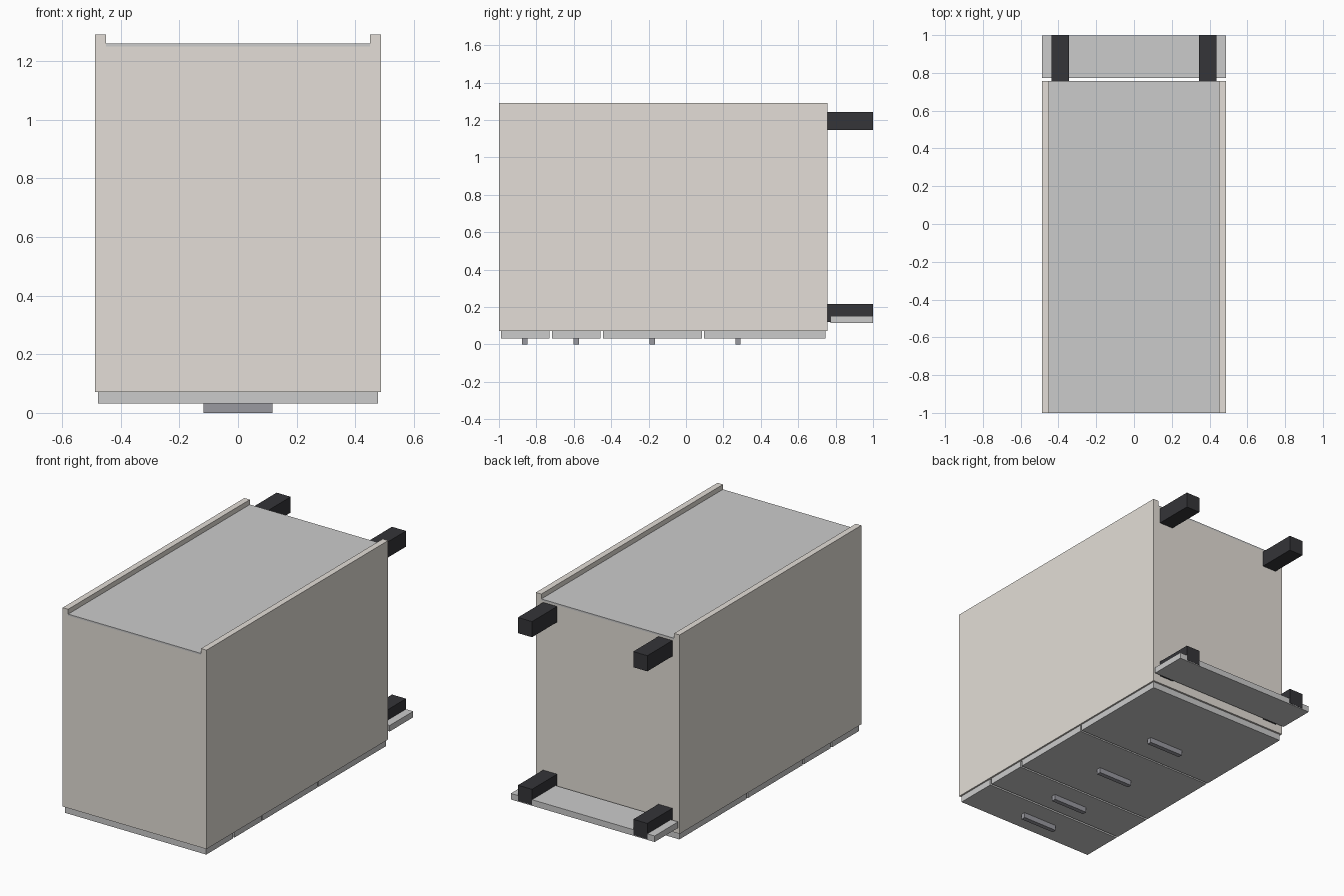
import bpy, bmesh
from mathutils import Vector

if "Cube" in bpy.data.objects:
    bpy.data.objects.remove(bpy.data.objects["Cube"])


def material(name, rgb):
    m = bpy.data.materials.new(name)
    m.diffuse_color = (*rgb, 1)
    m.use_nodes = True
    m.node_tree.nodes["Principled BSDF"].inputs["Base Color"].default_value = m.diffuse_color
    return m


board = material("carcass_board", (0.77, 0.73, 0.68))
pale = material("pale_board", (0.82, 0.82, 0.79))
black = material("black_plastic", (0.035, 0.035, 0.04))
metal = material("handle_metal", (0.32, 0.32, 0.35))


def box(name, x, y, z, mat):
    """Box from (low, high) ranges on each axis."""
    lo, hi = Vector((x[0], y[0], z[0])), Vector((x[1], y[1], z[1]))
    mid, size = (lo + hi) / 2, hi - lo
    bm = bmesh.new()
    bmesh.ops.create_cube(bm, size=1)
    bmesh.ops.scale(bm, vec=size, verts=bm.verts)
    me = bpy.data.meshes.new(name)
    bm.to_mesh(me)
    bm.free()
    me.materials.append(mat)
    ob = bpy.data.objects.new(name, me)
    ob.location = mid
    bpy.context.collection.objects.link(ob)
    return ob


W, INNER = 0.487, 0.45          # outer and inner half widths
Y0, Y1 = -1.0, 0.757            # cabinet top and bottom (it lies on its front)
Z0, Z1, ZB = 0.072, 1.29, 1.26  # front edge, rear edge, recessed back

# Carcass: side panels, end panels and recessed back
for side, s in (("left", -1), ("right", 1)):
    box(side + "_side_panel", sorted((s * INNER, s * W)), (Y0, Y1), (Z0, Z1), board)
box("top_panel", (-INNER, INNER), (Y0, Y0 + 0.037), (Z0, ZB - 0.01), board)
box("bottom_panel", (-INNER, INNER), (Y1 - 0.037, Y1), (Z0, ZB - 0.01), board)
box("back_panel", (-INNER, INNER), (Y0, Y1), (ZB - 0.01, ZB), pale)

# Drawer fronts, each with a bar handle
drawers = [(-0.99, -0.73, -0.862), (-0.717, -0.457, -0.587),
           (-0.445, 0.085, -0.18), (0.096, 0.747, 0.278)]
for i, (a, b, h) in enumerate(drawers, 1):
    box(f"drawer_front_{i}", (-0.478, 0.478), (a, b), (0.032, 0.071), pale)
    box(f"drawer_handle_{i}", (-0.118, 0.118), (h - 0.014, h + 0.014), (0, 0.032), metal)

# Square legs
for side, s in (("left", -1), ("right", 1)):
    for end, z in (("front", 0.12), ("rear", 1.147)):
        box(f"{end}_{side}_leg", sorted((s * 0.343, s * 0.438)), (Y1, 1.0),
            (z, z + 0.096), black)

# Plinth board across the front legs
box("plinth", (-W, W), (0.772, 0.999), (0.115, 0.152), pale)
